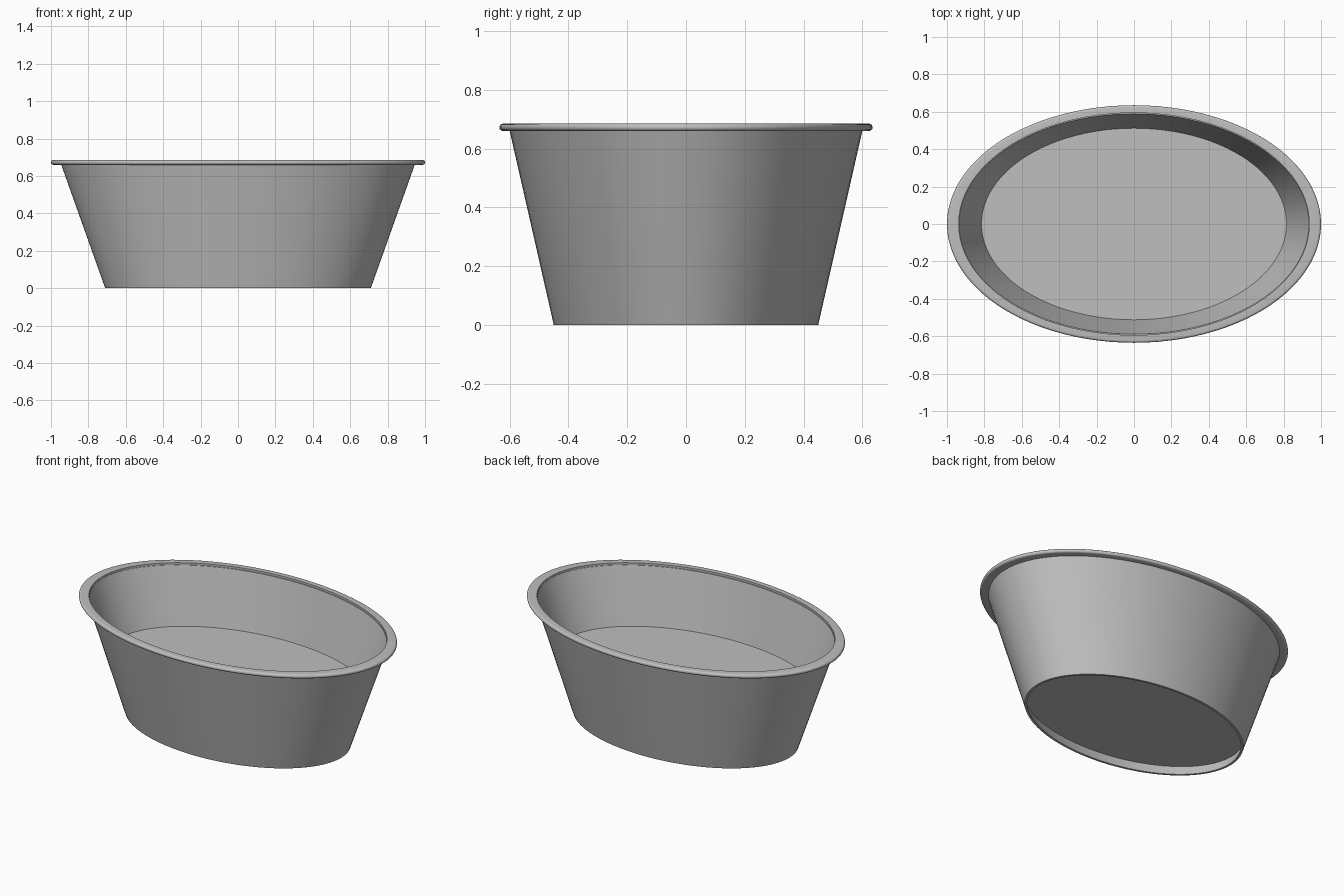
import bpy
import bmesh
from math import sin, cos, pi, radians

SEGMENTS = 96
HEIGHT = 0.685
RIM_RADIUS = 0.0125
WALL = 0.014

cube = bpy.data.objects.get("Cube")
if cube:
    bpy.data.objects.remove(cube, do_unlink=True)

grey = bpy.data.materials.new("plain grey")
grey.use_nodes = True
colour = (0.52, 0.52, 0.52, 1)
grey.diffuse_color = colour
grey.node_tree.nodes["Principled BSDF"].inputs["Base Color"].default_value = colour


def side(z, inset=0):
    """Half-axes and height of the sloping oval wall."""
    t = z / 0.66
    return 0.71 + 0.235 * t - inset, 0.45 + 0.15 * t - inset, z


def loft(name, rings, closed=False, caps=False):
    """Skin a stack of oval rings given as (half x, half y, z)."""
    bm = bmesh.new()
    loops = []
    for rx, ry, z in rings:
        angles = [2 * pi * i / SEGMENTS for i in range(SEGMENTS)]
        loops.append([bm.verts.new((rx * cos(a), ry * sin(a), z)) for a in angles])
    pairs = list(zip(loops, loops[1:]))
    if closed:
        pairs.append((loops[-1], loops[0]))
    for low, high in pairs:
        for i in range(SEGMENTS):
            j = (i + 1) % SEGMENTS
            bm.faces.new((low[i], low[j], high[j], high[i]))
    if caps:
        bm.faces.new(loops[0][::-1])
        bm.faces.new(loops[-1])
    bmesh.ops.recalc_face_normals(bm, faces=bm.faces)
    mesh = bpy.data.meshes.new(name)
    bm.to_mesh(mesh)
    bm.free()
    mesh.materials.append(grey)
    obj = bpy.data.objects.new(name, mesh)
    bpy.context.collection.objects.link(obj)
    bpy.ops.object.select_all(action="DESELECT")
    obj.select_set(True)
    bpy.context.view_layer.objects.active = obj
    bpy.ops.object.shade_smooth_by_angle(angle=radians(35))
    return obj


# Thin sloping wall, open at the top and the foot
top = HEIGHT - RIM_RADIUS
loft("tub_wall", [side(0), side(top), side(top, WALL), side(0, WALL)], closed=True)

# Thick floor, recessed above the foot
loft("tub_floor", [side(0.06, WALL / 2), side(0.335, WALL / 2)], caps=True)

# Flat rim with a rounded outer edge
rim = [(0.937, 0.594, HEIGHT - 2 * RIM_RADIUS)]
for i in range(9):
    a = -pi / 2 + pi * i / 8
    out = RIM_RADIUS * (cos(a) - 1)
    rim.append((1 + out, 0.635 + out, top + RIM_RADIUS * sin(a)))
rim.append((0.937, 0.594, HEIGHT))
loft("rim", rim, closed=True)
